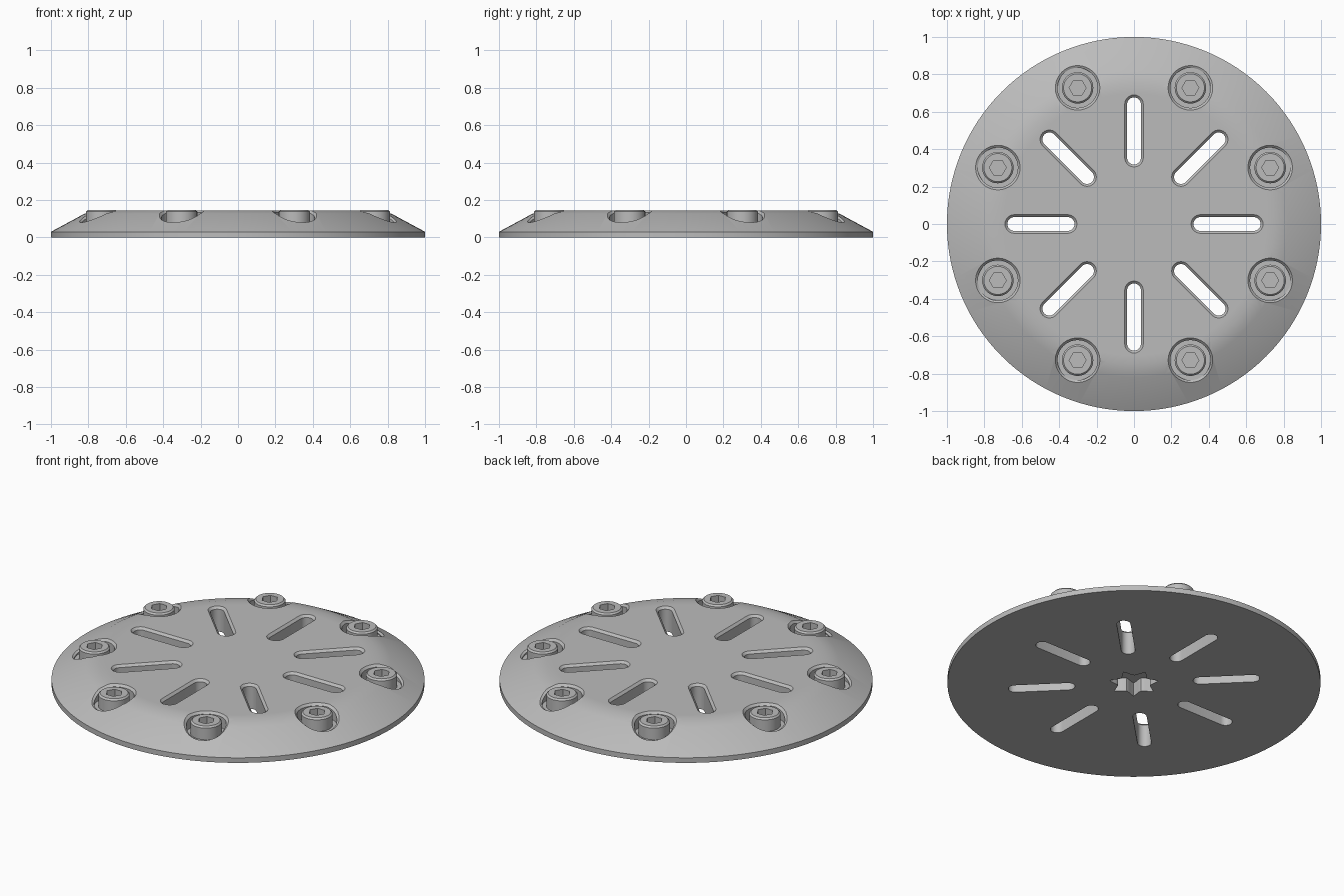
import bpy, bmesh
from math import sin, cos, pi, radians

if "Cube" in bpy.data.objects:
    bpy.data.objects.remove(bpy.data.objects["Cube"])

grey = bpy.data.materials.new("light grey metal")
grey.use_nodes = True
COLOUR = (0.50, 0.50, 0.50, 1)
grey.diffuse_color = COLOUR
grey.node_tree.nodes["Principled BSDF"].inputs["Base Color"].default_value = COLOUR

TOP, RIM = 0.145, 0.03
BOLT_RADIUS = 0.788
PROFILE = [(1.0, RIM), (0.82, 0.127), (0.75, TOP), (0.0, TOP)]


def surface(x, y):
    """Height of the disc's upper surface."""
    r = (x * x + y * y) ** 0.5
    for (r1, z1), (r0, z0) in zip(PROFILE, PROFILE[1:]):
        if r0 <= r <= r1:
            return z1 + (z0 - z1) * (r1 - r) / (r1 - r0)
    return RIM


def circle(r, n, cx=0.0, cy=0.0, turn=0.0):
    return [(cx + r * cos(turn + 2 * pi * i / n), cy + r * sin(turn + 2 * pi * i / n))
            for i in range(n)]


def stadium(half_width, angle, inner=0.355, outer=0.64, n=12):
    """Rounded slot outline pointing outwards along the angle."""
    pts = []
    for cx, start in ((outer, -pi / 2), (inner, pi / 2)):
        for i in range(n + 1):
            a = start + pi * i / n
            pts.append((cx + half_width * cos(a), half_width * sin(a)))
    c, s = cos(angle), sin(angle)
    return [(x * c - y * s, x * s + y * c) for x, y in pts]


def loft(bm, rings):
    """Closed solid through (outline, height) rings, bottom to top."""
    loops = []
    for outline, z in rings:
        loops.append([bm.verts.new((x, y, z(x, y) if callable(z) else z)) for x, y in outline])
    n = len(loops[0])
    for low, high in zip(loops, loops[1:]):
        for i in range(n):
            j = (i + 1) % n
            bm.faces.new((low[i], low[j], high[j], high[i]))
    bm.faces.new(loops[0][::-1])
    bm.faces.new(loops[-1])


def make(name, bm):
    bmesh.ops.recalc_face_normals(bm, faces=bm.faces)
    mesh = bpy.data.meshes.new(name)
    bm.to_mesh(mesh)
    bm.free()
    mesh.materials.append(grey)
    obj = bpy.data.objects.new(name, mesh)
    bpy.context.collection.objects.link(obj)
    return obj


def carve(obj, cutter):
    """Cut one object from another, apply, and remove the cutter."""
    mod = obj.modifiers.new("cut", "BOOLEAN")
    mod.operation, mod.solver, mod.object = "DIFFERENCE", "EXACT", cutter
    bpy.context.view_layer.objects.active = obj
    bpy.ops.object.modifier_apply(modifier=mod.name)
    bpy.data.objects.remove(cutter)


def smooth(obj):
    bpy.ops.object.select_all(action="DESELECT")
    obj.select_set(True)
    bpy.context.view_layer.objects.active = obj
    bpy.ops.object.shade_smooth_by_angle(angle=radians(32))


# Disc body with straight rim, sloped shoulder and flat top
bm = bmesh.new()
loft(bm, [(circle(1.0, 128), 0.0)]
     + [(circle(r, 128), z) for r, z in PROFILE[:3]]
     + [(circle(0.70, 128), TOP)])
disc = make("disc", bm)

# Eight chamfered slots, eight chamfered screw pockets
bm = bmesh.new()
for k in range(8):
    a = k * pi / 4
    loft(bm, [(stadium(0.037, a), -0.1), (stadium(0.037, a), TOP - 0.013),
              (stadium(0.051, a), TOP + 0.001), (stadium(0.051, a), 0.3)])
    b = a + pi / 8
    cx, cy = BOLT_RADIUS * cos(b), BOLT_RADIUS * sin(b)
    narrow, wide = (circle(r, 48, cx, cy) for r in (0.107, 0.12))
    loft(bm, [(narrow, 0.068), (narrow, lambda x, y: surface(x, y) - 0.013),
              (wide, lambda x, y: surface(x, y) + 0.001), (wide, 0.3)])

# Star socket in the underside, with hollow sides between its points
POINTS, STEPS = 7, 8
star = []
for i in range(POINTS * STEPS):
    t = (i % STEPS) / STEPS
    r = 0.088 + 0.047 * abs(2 * t - 1) ** 1.7
    a = radians(231) + 2 * pi * i / (POINTS * STEPS)
    star.append((r * cos(a), r * sin(a)))
loft(bm, [(star, -0.1), (star, 0.08)])
carve(disc, make("disc_cutter", bm))
smooth(disc)

# Socket-head screws
for k in range(8):
    b = k * pi / 4 + pi / 8
    cx, cy = BOLT_RADIUS * cos(b), BOLT_RADIUS * sin(b)
    bm = bmesh.new()
    body, crown = (circle(r, 48, cx, cy) for r in (0.084, 0.075))
    loft(bm, [(body, 0.06), (body, TOP - 0.008), (crown, TOP + 0.001)])
    screw = make(f"screw_{k + 1}", bm)
    bm = bmesh.new()
    hexagon = circle(0.045, 6, cx, cy)
    loft(bm, [(hexagon, TOP - 0.045), (hexagon, 0.3)])
    carve(screw, make("hex_cutter", bm))
    smooth(screw)
